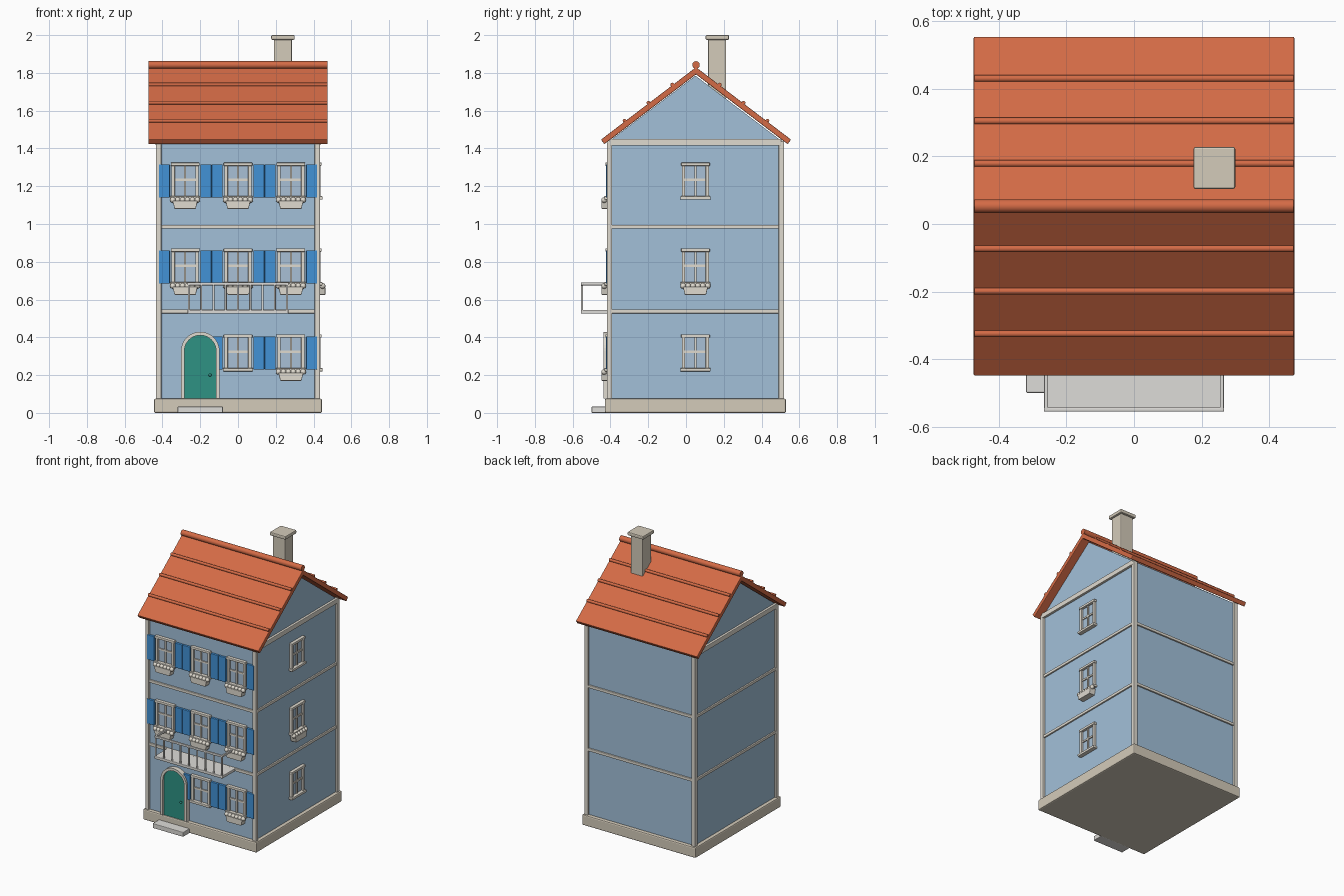
import bpy, bmesh, math
from mathutils import Matrix, Vector

cube = bpy.data.objects.get("Cube")
if cube:
    bpy.data.objects.remove(cube, do_unlink=True)


def material(name, *rgb):
    lin = [(c / 255 / 12.92) if c < 11 else ((c / 255 + 0.055) / 1.055) ** 2.4 for c in rgb]
    m = bpy.data.materials.new(name)
    m.use_nodes = True
    m.diffuse_color = (*lin, 1)
    m.node_tree.nodes["Principled BSDF"].inputs["Base Color"].default_value = (*lin, 1)
    return m


WALL = material("pale blue plaster", 162, 192, 217)
TRIM = material("off white trim", 224, 219, 208)
STONE = material("beige stone", 212, 203, 186)
ROOF = material("terracotta", 212, 107, 70)
SHUTTER = material("shutter blue", 66, 146, 214)
DOOR = material("teal door", 46, 146, 132)
GLASS = material("window glass", 168, 192, 214)
METAL = material("balcony white", 222, 220, 216)

HX, HY, CY = 0.42, 0.455, 0.05          # wall half sizes and centre
FRONT, BACK = CY - HY, CY + HY
ID = Matrix.Identity(4)


def finish(name, bm, mat, bevel=0.0, smooth=False):
    bmesh.ops.recalc_face_normals(bm, faces=bm.faces)
    mesh = bpy.data.meshes.new(name)
    bm.to_mesh(mesh)
    bm.free()
    mesh.materials.append(mat)
    ob = bpy.data.objects.new(name, mesh)
    bpy.context.collection.objects.link(ob)
    if smooth:
        for p in mesh.polygons:
            p.use_smooth = len(p.vertices) < 5
    if bevel:
        mod = ob.modifiers.new("soft edges", "BEVEL")
        mod.width, mod.segments = bevel, 2
    return ob


def box(name, x, y, z, mat, m=ID, bevel=0.0):
    """Box from three (low, high) ranges."""
    bm = bmesh.new()
    size = [b - a for a, b in (x, y, z)]
    mid = [(a + b) / 2 for a, b in (x, y, z)]
    bmesh.ops.create_cube(bm, size=1, matrix=m @ Matrix.Translation(mid) @ Matrix.Diagonal((*size, 1)))
    return finish(name, bm, mat, bevel)


def prism(name, pts, axis, lo, hi, mat, m=ID, bevel=0.0):
    """Outline in the XZ or YZ plane, extruded along the other axis."""
    bm = bmesh.new()
    place = (lambda p, d: (d, *p)) if axis == "x" else (lambda p, d: (p[0], d, p[1]))
    f = bm.faces.new([bm.verts.new(m @ Vector(place(p, lo))) for p in pts])
    ext = bmesh.ops.extrude_face_region(bm, geom=[f])
    step = m.to_3x3() @ Vector(place((0, 0), hi - lo))
    bmesh.ops.translate(bm, vec=step, verts=[v for v in ext["geom"] if isinstance(v, bmesh.types.BMVert)])
    return finish(name, bm, mat, bevel)


def rod(name, centre, radius, length, axis, mat, m=ID, sides=16):
    bm = bmesh.new()
    turn = Matrix.Rotation(math.pi / 2, 4, axis) if axis != "Z" else ID
    bmesh.ops.create_cone(bm, cap_ends=True, segments=sides, radius1=radius, radius2=radius, depth=length,
                          matrix=m @ Matrix.Translation(centre) @ turn)
    return finish(name, bm, mat, smooth=True)


def flowers(name, centres, radius, mat, m):
    bm = bmesh.new()
    for c in centres:
        bmesh.ops.create_uvsphere(bm, u_segments=12, v_segments=8, radius=radius, matrix=m @ Matrix.Translation(c))
    return finish(name, bm, mat, smooth=True)


# Base, walls with gables, corner posts and floor bands
box("base", (-0.445, 0.445), (-0.43, 0.53), (0, 0.075), STONE, bevel=0.008)
prism("house_walls", [(FRONT, 0.07), (BACK, 0.07), (BACK, 1.44), (CY, 1.785), (FRONT, 1.44)],
      "x", -HX, HX, WALL)
for sx in (-1, 1):
    for y in (FRONT, BACK):
        box("corner_post", (sx * HX - 0.014, sx * HX + 0.014), (y - 0.014, y + 0.014), (0.07, 1.44), TRIM, bevel=0.004)
    a, b = sorted((sx * 0.41, sx * 0.436))
    box("gable_band", (a, b), (FRONT, BACK), (1.415, 1.45), TRIM, bevel=0.004)
for z in (0.537, 0.985):
    box("floor_band", (-HX - 0.01, HX + 0.01), (FRONT - 0.01, BACK + 0.01), (z - 0.01, z + 0.01), TRIM, bevel=0.003)

# Roof slabs, tile ribs and ridge
RY, RIDGE, SLOPE = 0.053, 1.83, 0.762
eave = RIDGE - 0.503 * SLOPE
prism("roof", [(RY - 0.503, eave), (RY, RIDGE), (RY + 0.503, eave), (RY + 0.485, eave - 0.024),
               (RY, RIDGE - 0.038), (RY - 0.485, eave - 0.024)], "x", -0.475, 0.475, ROOF, bevel=0.004)
for side in (-1, 1):
    for d in (0.126, 0.252, 0.378):
        rod("roof_rib", (0, RY + side * d, RIDGE - d * SLOPE + 0.004), 0.01, 0.946, "Y", ROOF)
rod("roof_ridge", (0, RY, 1.842), 0.02, 0.946, "Y", ROOF)

# Chimney
box("chimney", (0.19, 0.286), (0.117, 0.213), (1.6, 1.98), STONE, bevel=0.005)
box("chimney_cap", (0.176, 0.3), (0.104, 0.228), (1.975, 2.0), STONE, bevel=0.006)


# Window unit, facing -y with its centre at the wall surface
def window(m, shutters=True, planter=True):
    box("window_glass", (-0.065, 0.065), (-0.004, 0.005), (-0.085, 0.085), GLASS, m)
    for s in (-1, 1):
        box("window_jamb", (s * 0.063 - 0.009, s * 0.063 + 0.009), (-0.018, 0.005), (-0.09, 0.085), TRIM, m, 0.003)
        if shutters:
            box("shutter", (s * 0.11 - 0.029, s * 0.11 + 0.029), (-0.018, 0), (-0.09, 0.085), SHUTTER, m, 0.003)
    box("window_lintel", (-0.076, 0.076), (-0.022, 0.005), (0.078, 0.095), TRIM, m, 0.003)
    box("window_sill", (-0.08, 0.08), (-0.028, 0.005), (-0.1, -0.083), TRIM, m, 0.003)
    box("window_mullion", (-0.006, 0.006), (-0.012, 0.003), (-0.085, 0.08), TRIM, m)
    box("window_crossbar", (-0.06, 0.06), (-0.011, 0.003), (-0.002, 0.01), TRIM, m)
    if planter:
        prism("flower_box", [(-0.066, -0.108), (0.066, -0.108), (0.056, -0.15), (-0.056, -0.15)],
              "y", -0.042, 0.003, TRIM, m, 0.003)
        flowers("flowers", [(i * 0.026 - 0.065, -0.028, -0.103) for i in range(6)], 0.015, TRIM, m)


ROWS = (0.32, 0.775, 1.23)
for row, z in enumerate(ROWS):
    for x in (-0.28, 0, 0.28):
        if row == 0 and x < 0:
            continue  # the door stands here
        window(Matrix.Translation((x, FRONT, z)), planter=row > 0 or x > 0)
    window(Matrix.Translation((HX, CY, z)) @ Matrix.Rotation(math.pi / 2, 4, "Z"), shutters=False, planter=row == 1)


# Arched door with frame, knob and step
def arch(r, spring=0.327, foot=0.075, n=20):
    top = [(-0.2 + r * math.cos(math.pi * i / n), spring + r * math.sin(math.pi * i / n)) for i in range(n + 1)]
    return [(-0.2 + r, foot)] + top + [(-0.2 - r, foot)]


prism("door", arch(0.086), "y", FRONT - 0.02, FRONT + 0.005, DOOR)
outer, inner = arch(0.102), arch(0.084)
prism("door_frame", outer + inner[::-1], "y", FRONT - 0.032, FRONT + 0.005, TRIM)
flowers("door_knob", [(-0.148, FRONT - 0.024, 0.2)], 0.008, DOOR, ID)
box("door_step", (-0.32, -0.08), (-0.5, -0.42), (0, 0.033), METAL, bevel=0.004)

# Balcony floor, rails and balusters
box("balcony_floor", (-0.267, 0.267), (-0.556, FRONT), (0.526, 0.546), METAL, bevel=0.004)
box("balcony_front_rail", (-0.267, 0.267), (-0.556, -0.543), (0.675, 0.69), METAL, bevel=0.003)
for s in (-1, 1):
    box("balcony_side_rail", (s * 0.26 - 0.006, s * 0.26 + 0.006), (-0.55, FRONT), (0.675, 0.69), METAL, bevel=0.003)
for i in range(9):
    rod("baluster", ((i - 4) * 0.065, -0.55, 0.61), 0.006, 0.14, "Z", METAL, sides=10)
